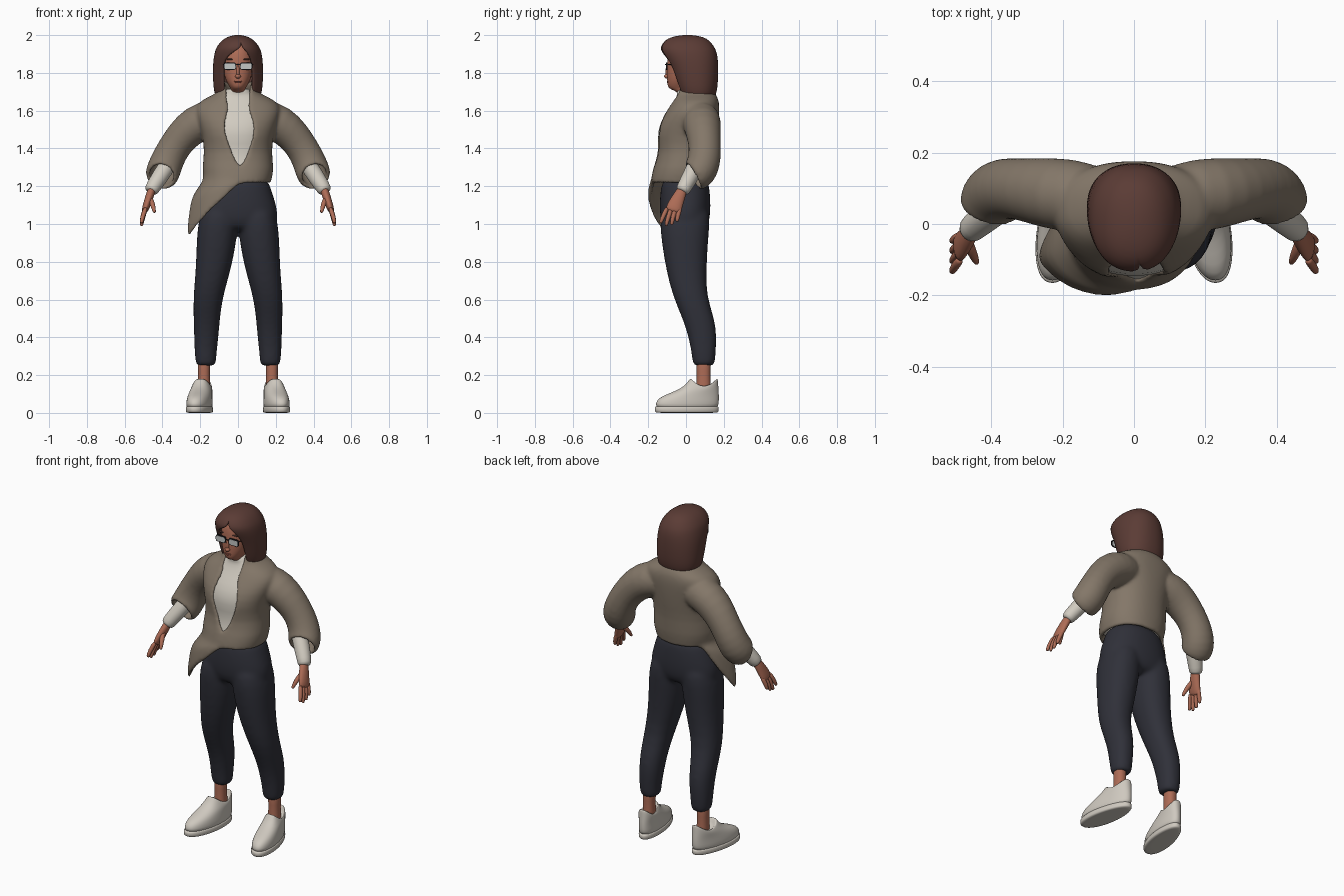
import bpy, bmesh
from math import sin, cos, asin, tau, degrees
from mathutils import Vector

cube = bpy.data.objects.get("Cube")
if cube:
    bpy.data.objects.remove(cube)


def material(name, r, g, b):
    m = bpy.data.materials.new(name)
    m.use_nodes = True
    m.diffuse_color = (r, g, b, 1)
    shader = m.node_tree.nodes["Principled BSDF"]
    shader.inputs["Base Color"].default_value = (r, g, b, 1)
    shader.inputs["Roughness"].default_value = 0.8
    return m


TAUPE = material("taupe jacket", .23, .185, .14)
BROWN = material("brown hair", .105, .045, .036)
SKIN = material("skin", .42, .15, .093)
CREAM = material("cream knit", .64, .60, .53)
NAVY = material("dark trousers", .029, .030, .041)
WHITE = material("off white shoe", .62, .58, .52)
BLACK = material("black frame", .01, .01, .012)
GLASS = material("pale lens", .55, .57, .56)
LIPS = material("lips", .31, .09, .062)


def power(v, e):
    return abs(v) ** e * (1 if v >= 0 else -1)


def ring(z, cx, rx, front, back, left=None, right=0, n=32, e=.9):
    """Level oval; with left and right given, it is open at the front."""
    cy, ry = (front + back) / 2, (back - front) / 2
    a, b = 0, tau
    if left is not None:
        a, b = [asin(power(max(-1, min(1, g / max(rx, 1e-6))), 1 / e)) for g in (left, right)]
        b = tau - b
    count = n if left is None else n + 1
    pts = []
    for i in range(count):
        t = a + (b - a) * i / n
        pts.append(Vector((cx + rx * power(sin(t), e), cy - ry * power(cos(t), e), z)))
    return pts


def link(name, bm, mat, smooth=True):
    mesh = bpy.data.meshes.new(name)
    bm.to_mesh(mesh)
    bm.free()
    mesh.materials.append(mat)
    for p in mesh.polygons:
        p.use_smooth = smooth
    ob = bpy.data.objects.new(name, mesh)
    bpy.context.collection.objects.link(ob)
    return ob


def skin(name, rings, mat, closed=True, cap=True, thick=0, mirror=False):
    """Join successive rings into one smooth surface."""
    rings = list(rings)
    if cap:
        for at, r in ((0, rings[0]), (len(rings) + 1, rings[-1])):
            mid = sum(r, Vector()) / len(r)
            rings.insert(at, [mid.copy() for _ in r])
    bm = bmesh.new()
    grid = [[bm.verts.new(p) for p in r] for r in rings]
    n = len(grid[0])
    for lo, hi in zip(grid, grid[1:]):
        for j in range(n if closed else n - 1):
            k = (j + 1) % n
            bm.faces.new((lo[j], lo[k], hi[k], hi[j]))
    bmesh.ops.remove_doubles(bm, verts=bm.verts[:], dist=1e-5)
    ob = link(name, bm, mat)
    if mirror:
        ob.modifiers.new("mirror", "MIRROR").use_mirror_merge = False
    if thick:
        s = ob.modifiers.new("thickness", "SOLIDIFY")
        s.thickness, s.offset = thick, -1
    s = ob.modifiers.new("smooth", "SUBSURF")
    s.levels = s.render_levels = 1
    return ob


def tube(name, path, mat, n=20, **kw):
    """Path points are x, y, z, radius and an optional second radius."""
    pts = [Vector(p[:3]) for p in path]
    rings = []
    for i, p in enumerate(path):
        t = (pts[min(i + 1, len(pts) - 1)] - pts[max(i - 1, 0)]).normalized()
        u = Vector((0, 1, 0)).cross(t).normalized()
        v = t.cross(u)
        rings.append([pts[i] + u * p[3] * cos(tau * j / n) + v * p[-1] * sin(tau * j / n)
                      for j in range(n)])
    return skin(name, rings, mat, **kw)


def fuse(name, parts, voxel, rounds):
    """Weld overlapping parts into one garment with soft joins."""
    bpy.ops.object.select_all(action="DESELECT")
    for p in parts:
        p.select_set(True)
    bpy.context.view_layer.objects.active = parts[0]
    bpy.ops.object.convert(target="MESH")
    bpy.ops.object.join()
    ob = bpy.context.object
    ob.name = name
    r = ob.modifiers.new("weld", "REMESH")
    r.mode, r.voxel_size, r.use_smooth_shade = "VOXEL", voxel, True
    s = ob.modifiers.new("soften", "SMOOTH")
    s.factor, s.iterations = .5, rounds


def ball(name, loc, size, mat):
    bm = bmesh.new()
    bmesh.ops.create_uvsphere(bm, u_segments=20, v_segments=12, radius=1)
    ob = link(name, bm, mat)
    ob.location, ob.scale = loc, size


def plate(name, loc, size, mat):
    """Flat panel facing front, with rounded corners."""
    bm = bmesh.new()
    bmesh.ops.create_cube(bm, size=2)
    bmesh.ops.scale(bm, vec=size, verts=bm.verts[:])
    corners = [e for e in bm.edges if abs(e.verts[0].co.y - e.verts[1].co.y) > 1e-4]
    bmesh.ops.bevel(bm, geom=corners, offset=size[2] * .6, segments=4, profile=.5, affect="EDGES")
    link(name, bm, mat, smooth=False).location = loc


# Jacket body: z, half width, front, back, opening on each side
body = [(1.23, .176, -.185, .137, .01, -.01), (1.29, .192, -.177, .15, .01, -.01),
        (1.38, .177, -.147, .152, .052, .028), (1.47, .188, -.168, .166, .086, .068),
        (1.55, .215, -.143, .174, .082, .07), (1.61, .232, -.1, .178, .05, .045),
        (1.655, .20, -.072, .174, .055, .055), (1.685, .125, -.06, .16, .062, .062),
        (1.715, .094, -.062, .135, .068, .068), (1.76, .1, -.075, .12, .086, .083)]


def hem_drop(t):
    """Long draped corner on the right side of the hem."""
    f = 360 - degrees(t)
    if f < 76:
        return .295 * f / 76
    return .295 * max(0, 1 - (f - 76) / 48)


N = 48
hem = []
for k in (1, .75, .5, .25):
    row = ring(1.23, 0, .176, -.185, .137, .01, -.01, N)
    for i, p in enumerate(row):
        drop = hem_drop(tau * i / N)
        out = Vector((p.x, (p.y + .02) * .6, 0)).normalized()
        row[i] = p + out * (.11 * k ** .25 * drop / .295) - Vector((0, 0, k * (.015 + drop)))
    hem.append(row)
torso = [ring(z, 0, rx, f, b, l, r, N) for z, rx, f, b, l, r in body]
jacket = skin("jacket_body", hem + torso, TAUPE, closed=False, cap=False, thick=.022)
sleeve = tube("jacket_sleeve",
              [(.08, .07, 1.56, .085), (.18, .08, 1.555, .106), (.265, .09, 1.5, .096),
               (.327, .1, 1.425, .085), (.367, .1, 1.355, .087), (.392, .084, 1.29, .091),
               (.403, .056, 1.26, .09), (.408, .034, 1.248, .079)],
              TAUPE, n=28, cap=False, thick=.022, mirror=True)
fuse("jacket", [jacket, sleeve], .009, 8)

# Knitted top under the jacket, ending in a roll neck
g = .014
knit = [ring(z, 0, rx - g, f + g, b - g) for z, rx, f, b, _, _ in body[:-2]]
knit += [ring(1.695, 0, .07, -.05, .09), ring(1.718, 0, .066, -.048, .085)]
skin("knit_top", knit, CREAM)

# Forearms and hands
tube("knit_sleeve", [(.335, .085, 1.37, .042), (.37, .055, 1.315, .045), (.41, .025, 1.255, .045),
                     (.45, -.008, 1.195, .040), (.463, -.022, 1.17, .036)], CREAM, mirror=True)
tube("palm", [(.452, -.012, 1.195, .022, .026), (.47, -.04, 1.14, .022, .034),
              (.487, -.062, 1.09, .02, .043), (.495, -.07, 1.065, .015, .04)], SKIN, mirror=True)
for i, length in enumerate((.07, .085, .08, .062)):
    y = -.1 + .023 * i
    tip = y - .035 + .006 * i
    tube("finger", [(.488, y, 1.085, .013), (.505, (y + tip) / 2 - .004, 1.075 - length / 2, .013),
                    (.511, tip, 1.075 - length, .0095)], SKIN, n=10, mirror=True)
tube("thumb", [(.468, -.045, 1.14, .016), (.452, -.085, 1.105, .0145),
               (.441, -.11, 1.06, .009)], SKIN, n=10, mirror=True)

# Trousers: z, centre, half width, front, back
legs = [(.25, .17, .05, .04, .15), (.262, .17, .054, .035, .153), (.32, .172, .059, .029, .158),
        (.41, .167, .065, .011, .163), (.50, .166, .07, -.019, .152),
        (.62, .158, .079, -.071, .109), (.75, .132, .092, -.104, .108),
        (.88, .116, .104, -.126, .115), (1.0, .107, .107, -.14, .126), (1.1, .095, .09, -.13, .122)]
hips = [(.965, 0, .11, -.09, .085), (.985, 0, .195, -.12, .112), (1.03, 0, .214, -.137, .128),
        (1.1, 0, .205, -.141, .131), (1.17, 0, .179, -.136, .127), (1.25, 0, .16, -.125, .118)]
fuse("trousers", [skin("trouser_hips", [ring(*r) for r in hips], NAVY),
                  skin("trouser_leg", [ring(*r) for r in legs], NAVY, mirror=True)], .011, 12)

# Ankles and shoes
skin("ankle", [ring(z, .18, w, .093 - w * 1.15, .093 + w * 1.15)
               for z, w in ((.1, .036), (.16, .032), (.22, .031), (.28, .035))], SKIN, mirror=True)


def foot(name, rows):
    rings = [ring(z, 0, rx, f, b) for z, rx, f, b in rows]
    for r in rings:
        for p in r:
            if p.z > .12:  # the opening dips at the ankle
                p.z -= (p.z - .12) * .65 * max(0, 1 - ((p.y - .095) / .07) ** 2)
            p.x = p.x * (1 - .9 * max(0, p.y)) + .203 - .16 * p.y
    skin(name, rings, WHITE, mirror=True)


foot("shoe_sole", [(0, .064, -.16, .168), (.005, .068, -.166, .174),
                   (.03, .068, -.167, .175), (.036, .064, -.163, .171)])
foot("shoe_upper", [(.02, .064, -.16, .168), (.05, .066, -.162, .174), (.08, .063, -.146, .175),
                    (.105, .06, -.085, .174), (.13, .058, -.025, .172), (.16, .055, .008, .17),
                    (.182, .052, .02, .168), (.188, .047, .03, .16), (.15, .038, .045, .15)])

# Head
face = [(1.66, 0, .045, -.035, .06), (1.70, 0, .042, -.04, .05), (1.713, 0, .036, -.086, .05),
        (1.73, 0, .048, -.098, .05), (1.76, 0, .065, -.1, .055), (1.80, 0, .076, -.101, .07),
        (1.85, 0, .08, -.1, .08), (1.90, 0, .078, -.099, .08), (1.95, 0, .058, -.08, .07)]
skin("head", [ring(*r) for r in face], SKIN)
ball("nose_bridge", (0, -.098, 1.806), (.009, .011, .034), SKIN)
ball("nose_tip", (0, -.1, 1.782), (.015, .016, .012), SKIN)
ball("upper_lip", (0, -.095, 1.755), (.023, .007, .0035), LIPS)
ball("lower_lip", (0, -.095, 1.749), (.018, .007, .004), LIPS)

# Glasses and brows
for s in (-1, 1):
    ball("eyebrow", (s * .04, -.089, 1.872), (.025, .007, .004), BROWN)
    plate("lens_rim", (s * .043, -.102, 1.836), (.033, .003, .02), BLACK)
    plate("lens", (s * .043, -.1025, 1.835), (.029, .004, .0155), GLASS)
    tube("temple_arm", [(s * .073, -.1, 1.845, .003), (s * .081, -.05, 1.845, .003),
                        (s * .084, .02, 1.845, .003)], BLACK, n=8)
tube("glasses_bridge", [(-.014, -.103, 1.842, .003), (0, -.111, 1.845, .003),
                        (.014, -.103, 1.842, .003)], BLACK, n=8)

# Hair: z, half width, front, back, opening on each side
hair = [(1.665, .112, -.03, .15, .075, .07), (1.69, .124, -.042, .16, .078, .074),
        (1.73, .131, -.06, .168, .079, .076), (1.80, .133, -.083, .171, .08, .079),
        (1.85, .132, -.104, .17, .077, .077), (1.89, .128, -.126, .167, .062, .055),
        (1.92, .121, -.136, .159, .04, .008), (1.94, .111, -.134, .148, .022, -.02),
        (1.972, .088, -.114, .125, .015, -.015), (1.992, .055, -.075, .09, 0, 0),
        (2.0, .02, -.02, .035, 0, 0), (2.0, 0, .008, .008, 0, 0)]
skin("hair", [ring(z, 0, rx, f, b, l, r, N) for z, rx, f, b, l, r in hair],
     BROWN, closed=False, cap=False, thick=.018)
